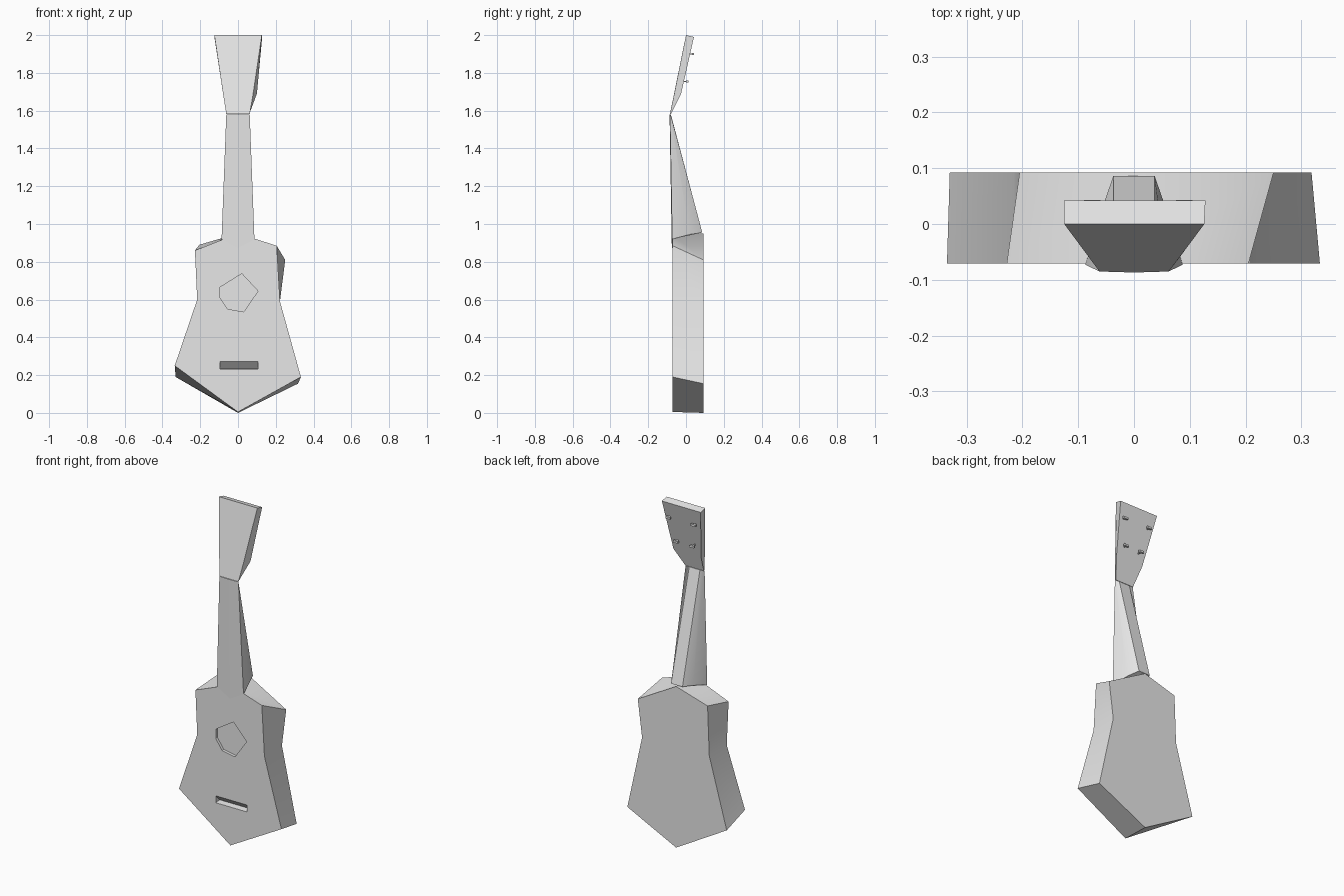
import bpy, bmesh, math

if "Cube" in bpy.data.objects:
    bpy.data.objects.remove(bpy.data.objects["Cube"])

gray = bpy.data.materials.new("light gray")
gray.diffuse_color = (0.8, 0.8, 0.8, 1)
gray.use_nodes = True
gray.node_tree.nodes["Principled BSDF"].inputs["Base Color"].default_value = gray.diffuse_color


def loft(name, front, back, angle=40):
    """Bridge two matching outlines of (x, y, z) points and cap both ends."""
    bm = bmesh.new()
    a = [bm.verts.new(p) for p in front]
    b = [bm.verts.new(p) for p in back]
    n = len(a)
    bm.faces.new(a)
    bm.faces.new(b[::-1])
    for i in range(n):
        j = (i + 1) % n
        bm.faces.new((a[j], a[i], b[i], b[j]))
    bmesh.ops.remove_doubles(bm, verts=bm.verts, dist=1e-5)
    bmesh.ops.recalc_face_normals(bm, faces=bm.faces)
    mesh = bpy.data.meshes.new(name)
    bm.to_mesh(mesh)
    bm.free()
    ob = bpy.data.objects.new(name, mesh)
    bpy.context.collection.objects.link(ob)
    mesh.materials.append(gray)
    bpy.ops.object.select_all(action='DESELECT')
    bpy.context.view_layer.objects.active = ob
    ob.select_set(True)
    if angle:
        bpy.ops.object.shade_smooth_by_angle(angle=math.radians(angle))
    return ob


def at_y(points, y):
    return [(x, y, z) for x, z in points]


def cut(target, cutter):
    mod = target.modifiers.new(cutter.name, 'BOOLEAN')
    mod.operation = 'DIFFERENCE'
    mod.solver = 'EXACT'
    mod.object = cutter
    bpy.context.view_layer.objects.active = target
    bpy.ops.object.modifier_apply(modifier=mod.name)
    bpy.data.objects.remove(cutter)


# Body: slightly different outlines on the front and back
front = [(0, 0.005), (0.333, 0.19), (0.222, 0.59), (0.205, 0.885),
         (0, 0.95), (-0.228, 0.86), (-0.216, 0.6), (-0.335, 0.25)]
back = [(0, 0), (0.318, 0.155), (0.222, 0.59), (0.25, 0.81),
        (0, 0.95), (-0.205, 0.89), (-0.216, 0.6), (-0.33, 0.19)]
body = loft("body", at_y(front, -0.071), at_y(back, 0.092), 50)

# Sound hole recess
hole = [(0.02, 0.737), (0.106, 0.645), (0.03, 0.535),
        (-0.055, 0.55), (-0.095, 0.61), (-0.095, 0.665)]
cut(body, loft("hole_cutter", at_y(hole, -0.1), at_y(hole, -0.055), 0))

# Bridge slot with a sloping floor
slot = [(-0.1, 0.272), (-0.1, 0.238), (-0.071, 0.228), (-0.04, 0.238)]
left = [(-0.095, -0.1, 0.272), (-0.095, -0.071, 0.272),
        (-0.095, -0.035, 0.235), (-0.095, -0.1, 0.228)]
right = [(0.107, y, z) for _, y, z in left]
cut(body, loft("slot_cutter", left, right, 0))

# Neck: wedge that thins to an edge at the top, with a pointed fretboard end
heel = [(-0.087, -0.073, 0.92), (0, -0.075, 0.872), (0.087, -0.073, 0.92),
        (0.06, 0.02, 0.945), (0.037, 0.086, 0.955), (-0.037, 0.086, 0.955),
        (-0.06, 0.02, 0.945)]
tip = [(-0.062, -0.085, 1.58), (0, -0.087, 1.58), (0.062, -0.085, 1.58),
       (0.06, -0.082, 1.58), (0.035, -0.08, 1.58), (-0.035, -0.08, 1.58),
       (-0.06, -0.082, 1.58)]
loft("neck", heel, tip, 35)

# Headstock: tilted back, thinning to the neck joint
head_front = [(-0.062, -0.085, 1.582), (0.062, -0.085, 1.582), (0.08, -0.062, 1.69),
              (0.126, 0, 2.0), (-0.125, 0, 2.0), (-0.079, -0.062, 1.69)]
head_back = [(-0.06, -0.08, 1.582), (0.06, -0.08, 1.582), (0.1, -0.026, 1.69),
             (0.128, 0.042, 1.99), (-0.125, 0.042, 1.99), (-0.079, -0.026, 1.69)]
loft("headstock", head_front, head_back, 30)

# Tuning pegs: a short stem with a small crossbar
for i, (x, y, z) in enumerate([(0.09, 0.037, 1.9), (-0.075, 0.037, 1.9),
                               (0.06, 0.007, 1.755), (-0.045, 0.007, 1.755)]):
    for part, size, shift in (("stem", (0.006, 0.03, 0.006), -0.012),
                              ("bar", (0.03, 0.012, 0.012), 0)):
        bpy.ops.mesh.primitive_cube_add(size=1, location=(x, y + shift, z))
        peg = bpy.context.object
        peg.name = f"peg_{part}_{i + 1}"
        peg.scale = size
        peg.data.materials.append(gray)
